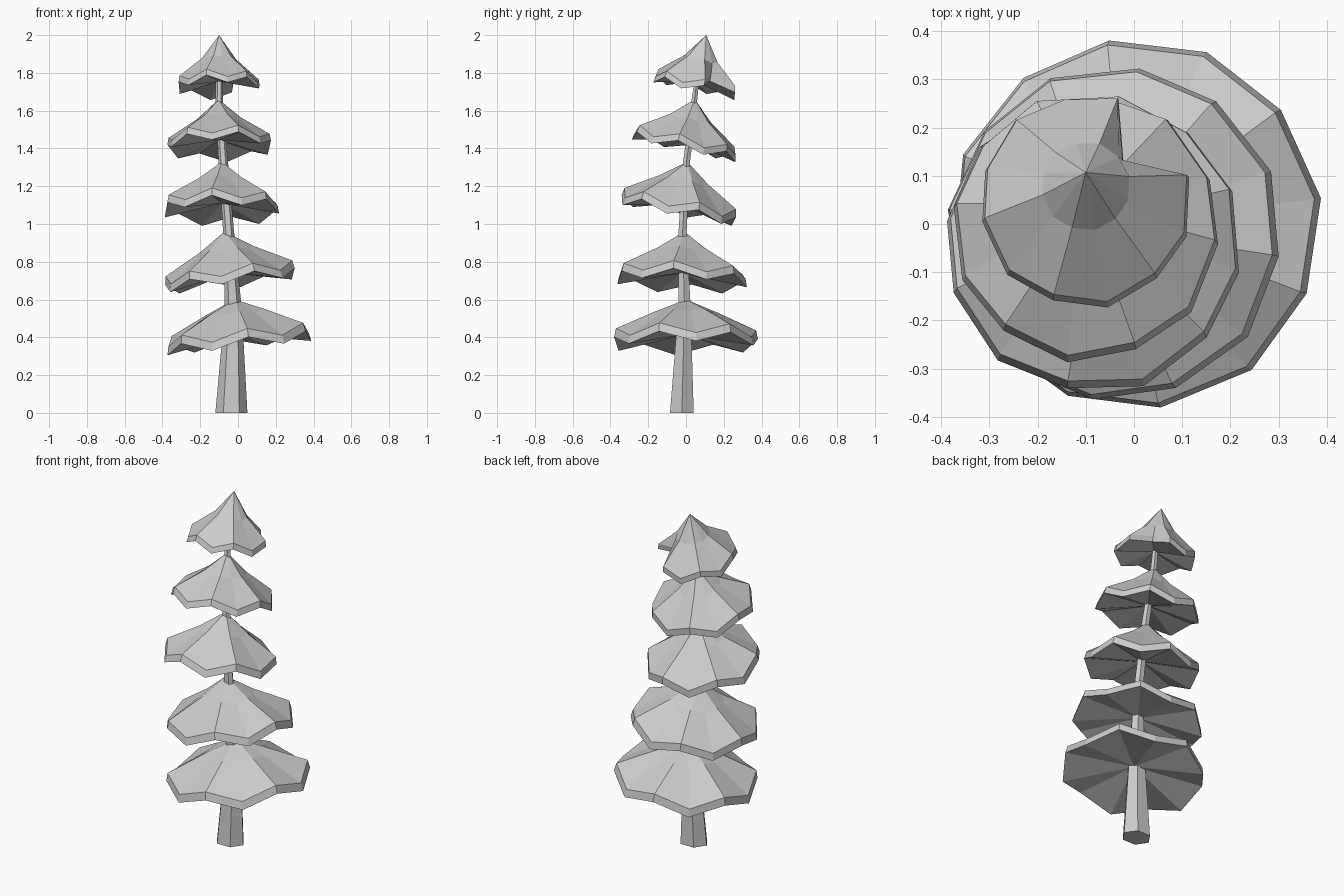
import bpy, bmesh
from math import sin, cos, radians

if "Cube" in bpy.data.objects:
    bpy.data.objects.remove(bpy.data.objects["Cube"])

SIDES = 12


def finish(bm, name):
    bmesh.ops.recalc_face_normals(bm, faces=bm.faces)
    mesh = bpy.data.meshes.new(name)
    bm.to_mesh(mesh)
    bm.free()
    bpy.context.collection.objects.link(bpy.data.objects.new(name, mesh))


def trunk(path):
    # six-sided tapering tube along a bent path
    bm = bmesh.new()
    rings = []
    for x, y, z, r in path:
        rings.append([bm.verts.new((x + r * cos(radians(60 * i)),
                                    y + 0.85 * r * sin(radians(60 * i)), z))
                      for i in range(6)])
    for a, b in zip(rings, rings[1:]):
        for i in range(6):
            j = (i + 1) % 6
            bm.faces.new((a[i], a[j], b[j], b[i]))
    bm.faces.new(rings[0])
    bm.faces.new(rings[-1])
    finish(bm, "trunk")


def tier(name, centre, r, height, slope, phase, amp, rim, mid, notch=None):
    # zigzag-edged tilted cone: apex, middle ring, rim top, rim bottom, underside
    # phase is the angle of a raised corner
    bm = bmesh.new()
    cx, cy, cz = centre
    sx, sy = slope

    def vert(x, y, h):
        return bm.verts.new((cx + x - sx * h, cy + y - sy * h,
                             cz + h + sx * x + sy * y))

    def ring(scale, h, wave):
        out = []
        for i in range(SIDES):
            a = radians(phase + 30 * i)
            rr, hh = r * scale, h + (wave if i % 2 == 0 else -wave)
            if i == notch and scale > 0.9:
                rr, hh = rr * 0.48, h + 0.2 * height
            out.append(vert(rr * cos(a), rr * sin(a), hh))
        return out

    apex = vert(0, 0, height)
    base = vert(0, 0, 0.0)
    inner = ring(0.43, mid * height, amp * 0.25)
    top = ring(1.0, 0, amp)
    low = ring(1.025, -rim, amp)
    for i in range(SIDES):
        j = (i + 1) % SIDES
        bm.faces.new((apex, inner[i], inner[j]))
        bm.faces.new((inner[i], top[i], top[j], inner[j]))
        bm.faces.new((top[i], low[i], low[j], top[j]))
        bm.faces.new((low[i], base, low[j]))
    finish(bm, name)


trunk([(-0.035, -0.022, 0, 0.085), (-0.025, -0.008, 0.55, 0.045),
       (-0.05, -0.018, 0.96, 0.029), (-0.078, 0.003, 1.33, 0.025),
       (-0.1, 0.045, 1.66, 0.02), (-0.1, 0.065, 1.82, 0.016)])

# foliage tiers from the bottom up
tier("lowest_foliage", (0, 0, 0.415), 0.375, 0.185, (0.1, 0), -22, 0.027, 0.045, 0.62)
tier("second_foliage", (-0.045, -0.018, 0.74), 0.338, 0.22, (0.12, -0.04), -8, 0.025, 0.042, 0.54)
tier("middle_foliage", (-0.085, -0.035, 1.11), 0.3, 0.22, (0, -0.19), -40, 0.025, 0.04, 0.54)
tier("fourth_foliage", (-0.1, 0, 1.445), 0.27, 0.215, (0.01, -0.22), -8, 0.022, 0.036, 0.51)
tier("top_foliage", (-0.1, 0.053, 1.755), 0.214, 0.245, (0, -0.22), -48, 0.02, 0.032, 0.47, notch=3)
